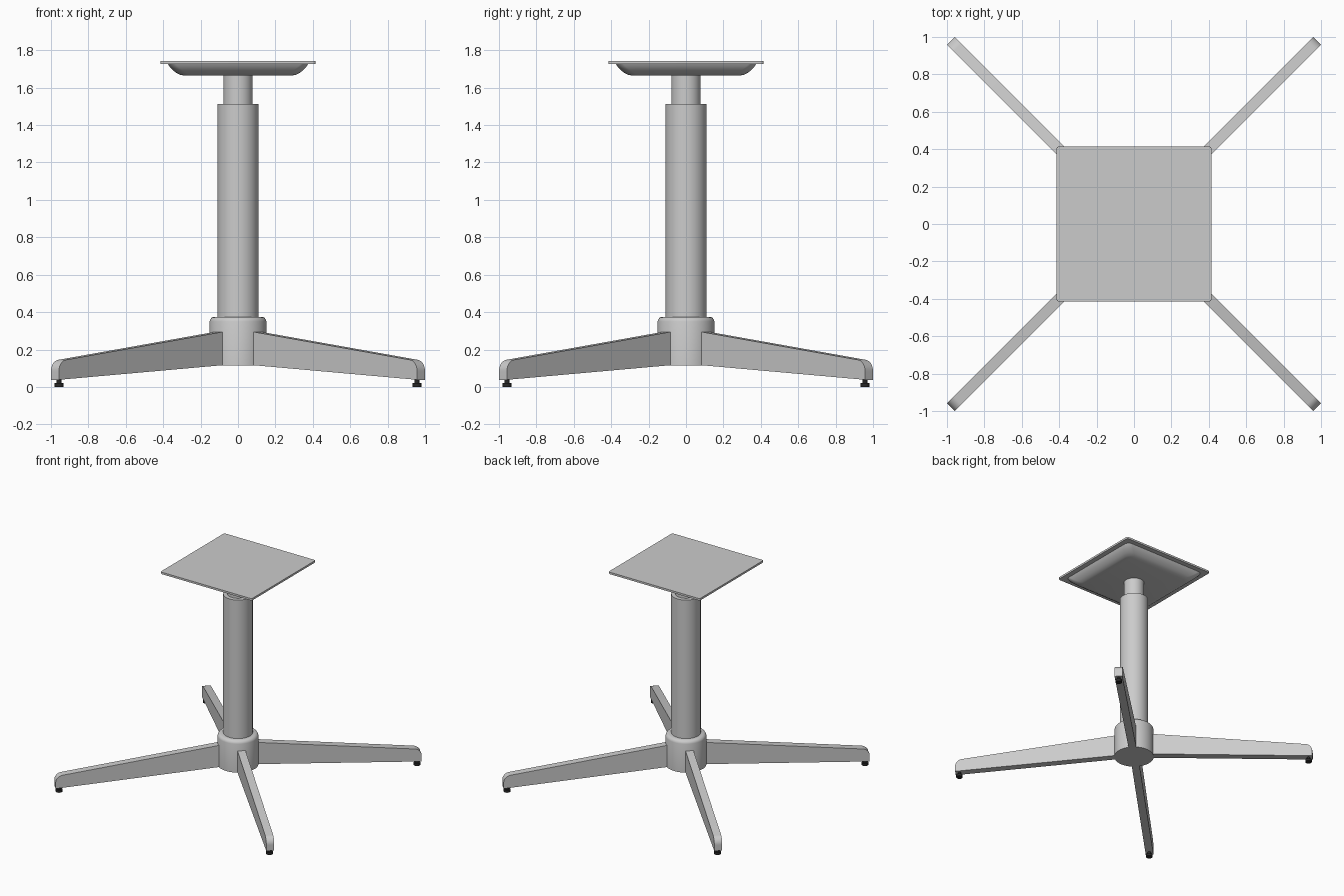
import bpy, bmesh, math
from mathutils import Matrix, Vector

if "Cube" in bpy.data.objects:
    bpy.data.objects.remove(bpy.data.objects["Cube"])


def finish(name, bm, angle=35, mat=None):
    bmesh.ops.recalc_face_normals(bm, faces=bm.faces)
    me = bpy.data.meshes.new(name)
    bm.to_mesh(me)
    bm.free()
    ob = bpy.data.objects.new(name, me)
    bpy.context.collection.objects.link(ob)
    if mat:
        me.materials.append(mat)
    bpy.ops.object.select_all(action='DESELECT')
    ob.select_set(True)
    bpy.context.view_layer.objects.active = ob
    bpy.ops.object.shade_smooth_by_angle(angle=math.radians(angle))
    return ob


def loft(name, rings, angle=35, mat=None):
    """Skin a stack of equal-length point rings and cap both ends."""
    bm = bmesh.new()
    loops = [[bm.verts.new(p) for p in ring] for ring in rings]
    n = len(loops[0])
    for a, b in zip(loops, loops[1:]):
        for i in range(n):
            j = (i + 1) % n
            bm.faces.new((a[i], a[j], b[j], b[i]))
    bm.faces.new(loops[0])
    bm.faces.new(loops[-1])
    return finish(name, bm, angle, mat)


def circle(r, z, x=0, y=0, n=64):
    return [(x + r * math.cos(2 * math.pi * i / n),
             y + r * math.sin(2 * math.pi * i / n), z) for i in range(n)]


def rounded_square(half, corner, z, seg=8):
    pts = []
    for q in range(4):
        c = Vector((half - corner, half - corner, z))
        for i in range(seg + 1):
            t = math.pi / 2 * i / seg
            p = c + Vector((math.cos(t), math.sin(t), 0)) * corner
            pts.append(Matrix.Rotation(q * math.pi / 2, 3, 'Z') @ p)
    return pts


black = bpy.data.materials.new("black_rubber")
black.diffuse_color = (0.02, 0.02, 0.02, 1)
black.use_nodes = True
black.node_tree.nodes["Principled BSDF"].inputs["Base Color"].default_value = black.diffuse_color

# Central column and hub
loft("hub", [circle(0.152, 0.115), circle(0.152, 0.35), circle(0.149, 0.36),
             circle(0.141, 0.37), circle(0.13, 0.375)])
loft("outer_column", [circle(0.11, 0.36), circle(0.11, 1.513)])
loft("inner_column", [circle(0.078, 1.50), circle(0.078, 1.67)])

# Square top plate with a dished underside
loft("top_plate", [rounded_square(0.415, 0.015, z) for z in (1.726, 1.742)])
dish = [(0.29, 0.05, 1.665), (0.31, 0.055, 1.669), (0.333, 0.055, 1.681),
        (0.353, 0.05, 1.698), (0.368, 0.045, 1.715), (0.375, 0.04, 1.728)]
loft("plate_dish", [rounded_square(*d) for d in dish], 50)

# Tapered legs with rounded tips, and levelling feet
HALF_WIDTH, TIP, R = 0.03, 1.384, 0.06
profile = [(0.10, 0.119), (TIP, 0.038), (TIP, 0.085)]
for i in range(9):
    t = math.radians(80) * i / 8
    profile.append((TIP - R + R * math.cos(t), 0.085 + R * math.sin(t)))
profile.append((0.10, 0.30))
profile.pop(2)

for k in range(4):
    rot = Matrix.Rotation(math.radians(45 + 90 * k), 3, 'Z')
    sides = [[rot @ Vector((x, y, z)) for x, z in profile]
             for y in (-HALF_WIDTH, HALF_WIDTH)]
    loft(f"leg_{k + 1}", sides)
    fx, fy, _ = rot @ Vector((1.353, 0, 0))
    loft(f"foot_stem_{k + 1}",
         [circle(0.013, z, fx, fy, 24) for z in (0.015, 0.06)], mat=black)
    loft(f"foot_pad_{k + 1}",
         [circle(0.025, z, fx, fy, 24) for z in (0, 0.02)], mat=black)
